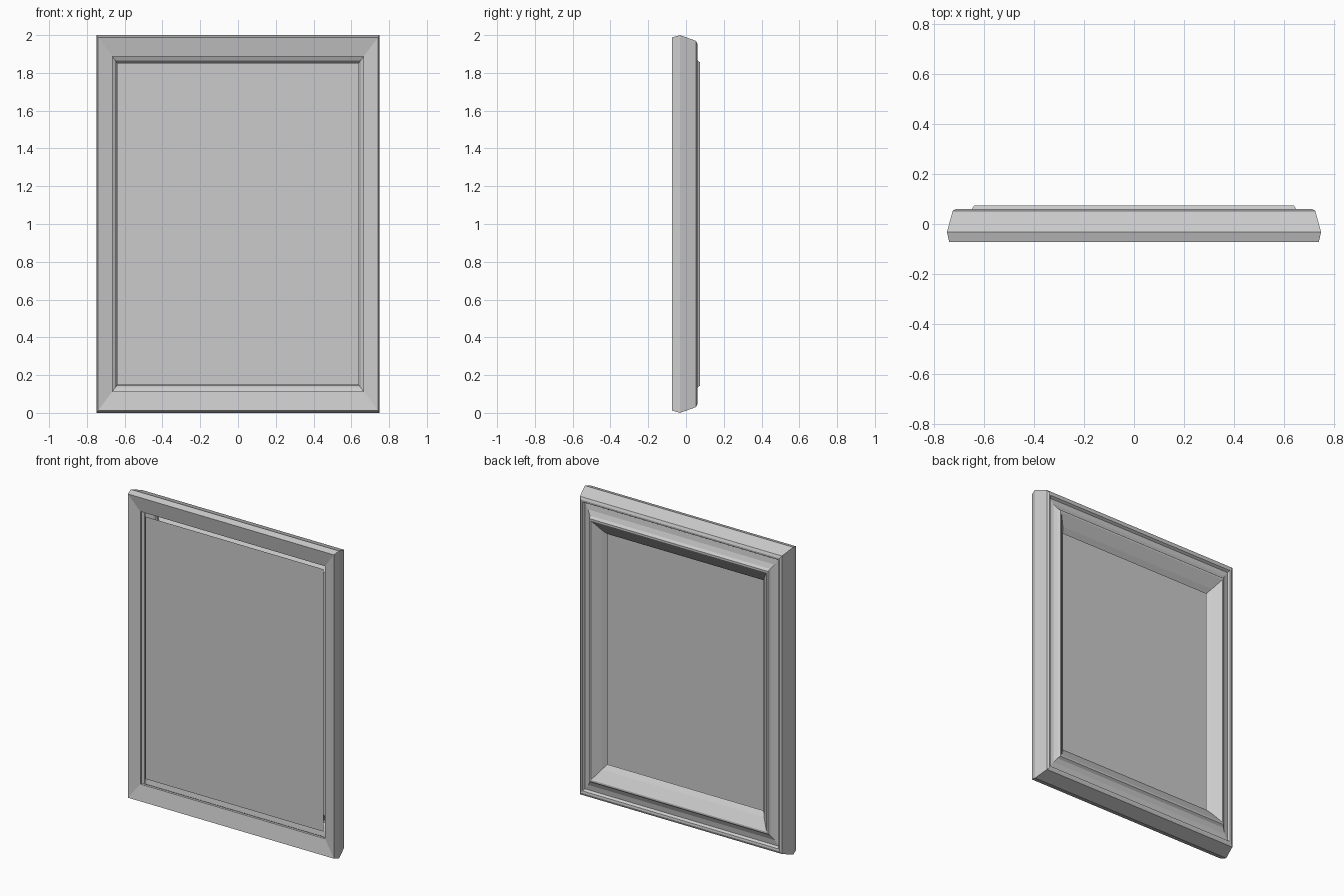
import bpy, bmesh

if "Cube" in bpy.data.objects:
    bpy.data.objects.remove(bpy.data.objects["Cube"])

ASPECT = 4 / 3  # border is stretched with the height of the frame


def rect_loop(bm, half, y):
    """Rectangle of vertices with half width `half` at depth y."""
    h = half * ASPECT
    return [bm.verts.new((sx * half, y, 1 + sz * h))
            for sx, sz in ((-1, -1), (1, -1), (1, 1), (-1, 1))]


def finish(bm, name):
    mesh = bpy.data.meshes.new(name)
    bm.to_mesh(mesh)
    bm.free()
    obj = bpy.data.objects.new(name, mesh)
    bpy.context.collection.objects.link(obj)
    return obj


# moulding cross-section (half width, depth): front lip, outside, back ridge, inner lip
profile = [
    (0.665, -0.037), (0.665, -0.054),                   # front opening
    (0.741, -0.073), (0.75, -0.032),                    # front face, chamfer
    (0.727, 0.053), (0.715, 0.060),                     # outer side, back rim
    (0.705, 0.058), (0.698, 0.042),                     # groove
    (0.672, 0.047), (0.650, 0.060), (0.641, 0.075),     # cove up to ridge
    (0.632, 0.075), (0.584, 0.031), (0.562, 0.005),     # inner slope and lip
]

# mitred frame
bm = bmesh.new()
loops = [rect_loop(bm, half, y) for half, y in profile]
for a, b in zip(loops, loops[1:]):
    for i in range(4):
        j = (i + 1) % 4
        bm.faces.new((a[j], a[i], b[i], b[j]))
finish(bm, "picture_frame")

# flat panel held inside the frame
bm = bmesh.new()
bm.faces.new(rect_loop(bm, 0.64, -0.036))
finish(bm, "picture_panel")
